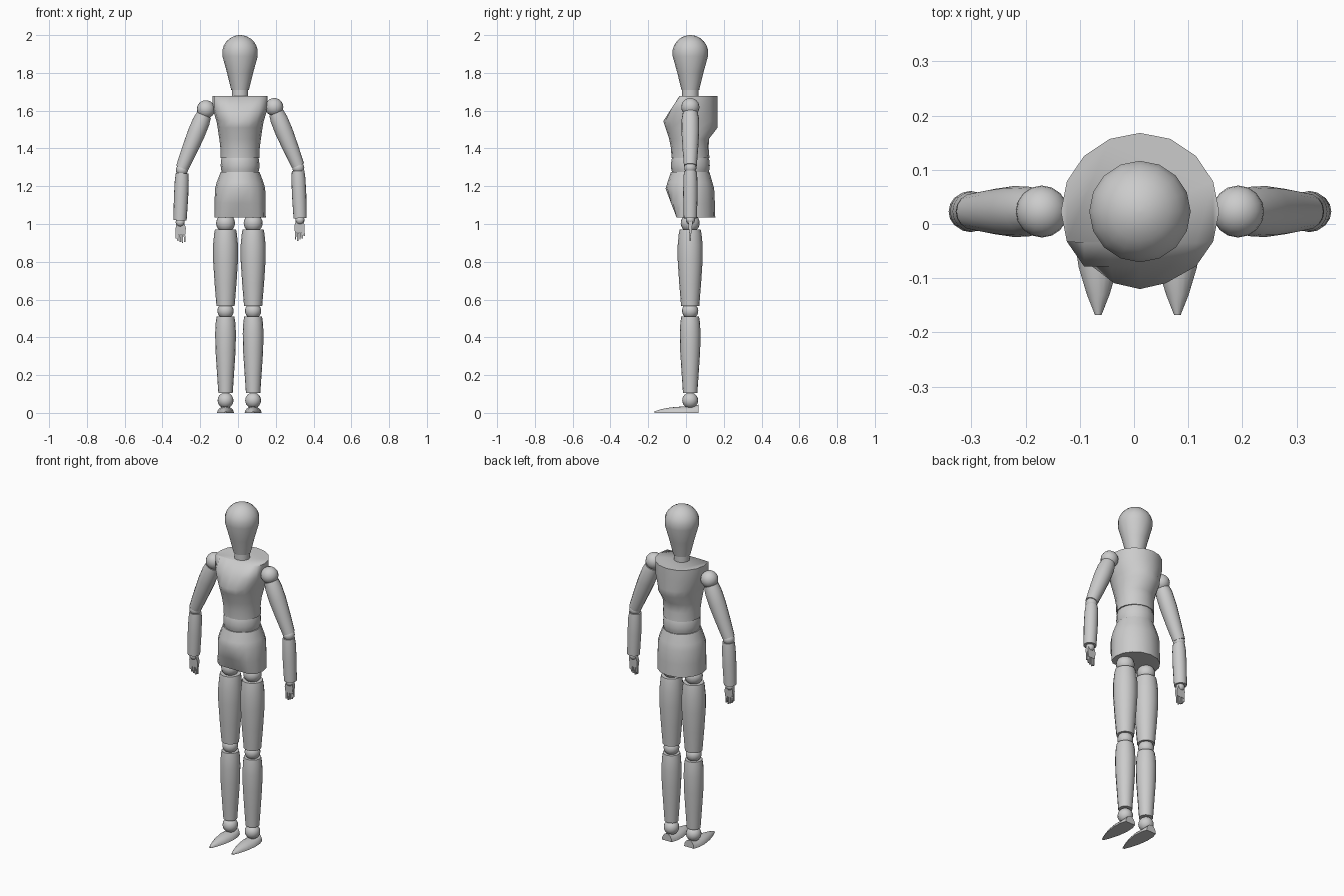
import bpy, bmesh, math
from mathutils import Vector

cube = bpy.data.objects.get("Cube")
if cube:
    bpy.data.objects.remove(cube)

GREY = (0.6, 0.6, 0.6, 1)
grey = bpy.data.materials.new("plain grey")
grey.use_nodes = True
grey.diffuse_color = GREY
grey.node_tree.nodes["Principled BSDF"].inputs["Base Color"].default_value = GREY

CX, CY = 0.011, 0.023
SIDES = 16
ANGLES = [2 * math.pi * i / SIDES for i in range(SIDES)]


def finish(name, bm, angle=40):
    bmesh.ops.recalc_face_normals(bm, faces=bm.faces)
    mesh = bpy.data.meshes.new(name)
    bm.to_mesh(mesh)
    bm.free()
    mesh.materials.append(grey)
    ob = bpy.data.objects.new(name, mesh)
    bpy.context.collection.objects.link(ob)
    bpy.ops.object.select_all(action='DESELECT')
    ob.select_set(True)
    bpy.context.view_layer.objects.active = ob
    bpy.ops.object.shade_smooth_by_angle(angle=math.radians(angle))
    return ob


def loft(name, rings, angle=40):
    """Skin closed rings of points and cap both ends."""
    bm = bmesh.new()
    loops = [[bm.verts.new(p) for p in ring] for ring in rings]
    n = len(loops[0])
    for a, b in zip(loops, loops[1:]):
        for i in range(n):
            j = (i + 1) % n
            bm.faces.new((a[i], a[j], b[j], b[i]))
    bm.faces.new(loops[0])
    bm.faces.new(loops[-1])
    return finish(name, bm, angle)


def body(name, rows, angle=40):
    """Rows: height, half width, front depth, back depth, front limit."""
    rings = []
    for z, rx, front, back, limit in rows:
        ring = []
        for a in ANGLES:
            s = math.sin(a)
            y = CY + s * (back if s > 0 else front)
            ring.append((CX + rx * math.cos(a), max(y, limit), z))
        rings.append(ring)
    return loft(name, rings, angle)


def limb(name, a, b, radii):
    """Turned piece from a to b; radii are (fraction, radius)."""
    a, b = Vector(a), Vector(b)
    axis = b - a
    v = Vector((0, 1, 0))
    u = v.cross(axis).normalized()
    rings = [[a + axis * t + (u * math.cos(k) + v * math.sin(k)) * r for k in ANGLES]
             for t, r in radii]
    return loft(name, rings)


def ball(name, centre, r):
    bm = bmesh.new()
    bmesh.ops.create_uvsphere(bm, u_segments=SIDES, v_segments=12, radius=r)
    bmesh.ops.translate(bm, verts=bm.verts, vec=centre)
    return finish(name, bm)


# Head: round crown tapering to the chin, on a short neck
R, HZ = 0.095, 1.905
crown = [(HZ + R * math.sin(t), R * math.cos(t))
         for t in [math.radians(d) for d in (-10, 10, 25, 40, 55, 70, 80, 88)]]
head_rows = [(1.71, 0.047), (1.80, 0.069)] + crown
body("head", [(z, r, r, r, -1) for z, r in head_rows])
body("neck", [(z, 0.043, 0.043, 0.043, -1) for z in (1.65, 1.715)])

# Chest: full at the back, bevelled from the breast to the collar
body("chest", [
    (1.350, 0.104, 0.100, 0.101, -1),
    (1.400, 0.104, 0.102, 0.097, -1),
    (1.450, 0.110, 0.112, 0.098, -1),
    (1.510, 0.119, 0.132, 0.144, -1),
    (1.545, 0.125, 0.143, 0.144, -1),
    (1.610, 0.146, 0.145, 0.145, -0.078),
    (1.677, 0.146, 0.145, 0.145, -0.035),
], 80)
body("waist", [(z, r, r, r, -1) for z, r in
               ((1.27, 0.096), (1.29, 0.101), (1.31, 0.103), (1.34, 0.100), (1.355, 0.095))])

# Pelvis: flattened at the lower front
body("pelvis", [
    (1.035, 0.136, 0.130, 0.132, -0.050),
    (1.110, 0.135, 0.131, 0.130, -0.079),
    (1.187, 0.133, 0.131, 0.126, -1),
    (1.220, 0.124, 0.121, 0.117, -1),
    (1.275, 0.103, 0.103, 0.101, -1),
], 60)

for side, s in (("left", 1), ("right", -1)):
    lift = 0.006 * s

    # Arm
    def arm(x, z):
        return Vector((CX + s * x, CY, z + lift))

    ball(side + "_shoulder", arm(0.181, 1.613), 0.048)
    limb(side + "_upper_arm", arm(0.192, 1.582), arm(0.307, 1.302),
         [(0, 0.040), (0.12, 0.046), (0.35, 0.047), (0.65, 0.042), (1, 0.034)])
    ball(side + "_elbow", arm(0.308, 1.292), 0.032)
    limb(side + "_forearm", arm(0.307, 1.275), arm(0.318, 1.025),
         [(0, 0.033), (0.15, 0.037), (0.5, 0.038), (1, 0.035)])
    ball(side + "_wrist", arm(0.317, 1.015), 0.024)

    # Flat hand with four fingers and a thumb
    def flat(x, z, w, d):
        return [arm(x + w * i, z) + Vector((0, d * j, 0))
                for i, j in ((-1, -1), (1, -1), (1, 1), (-1, 1))]

    loft(side + "_palm", [flat(0.317, 1.015, 0.020, 0.012), flat(0.314, 0.985, 0.027, 0.010),
                          flat(0.312, 0.950, 0.022, 0.007)])
    for i in range(4):
        x = 0.295 + i * 0.012
        tip = 0.905 + 0.006 * abs(i - 1)
        loft(f"{side}_finger_{i + 1}", [flat(x, 0.955, 0.0045, 0.005),
                                        flat(x - 0.002, tip, 0.0035, 0.004)])
    loft(side + "_thumb", [flat(0.335, 0.985, 0.006, 0.005), flat(0.339, 0.930, 0.004, 0.004)])

    # Leg
    def leg(z, y=CY - 0.001):
        return Vector((0.007 + s * 0.073, y, z))

    ball(side + "_hip", leg(1.005), 0.050)
    limb(side + "_thigh", leg(0.97), leg(0.565),
         [(0, 0.056), (0.05, 0.060), (0.2, 0.066), (0.4, 0.066), (0.7, 0.058), (1, 0.048)])
    ball(side + "_knee", leg(0.54), 0.043)
    limb(side + "_calf", leg(0.51), leg(0.105),
         [(0, 0.047), (0.08, 0.052), (0.22, 0.055), (0.45, 0.053), (0.75, 0.045), (1, 0.038)])
    ball(side + "_ankle", leg(0.066), 0.042)

    # Foot: pointed leaf shape with a domed top; stations are (y, half width, height)
    stations = [(-0.168, 0.006, 0.008), (-0.13, 0.021, 0.020), (-0.08, 0.036, 0.029),
                (-0.02, 0.045, 0.034), (0.03, 0.043, 0.032), (0.066, 0.032, 0.044)]
    rings = []
    for y, w, h in stations:
        dome = [leg(h * math.sin(t), y) + Vector((w * math.cos(t), 0, 0))
                for t in [math.pi * k / 8 for k in range(9)]]
        rings.append(dome)
    loft(side + "_foot", rings)
